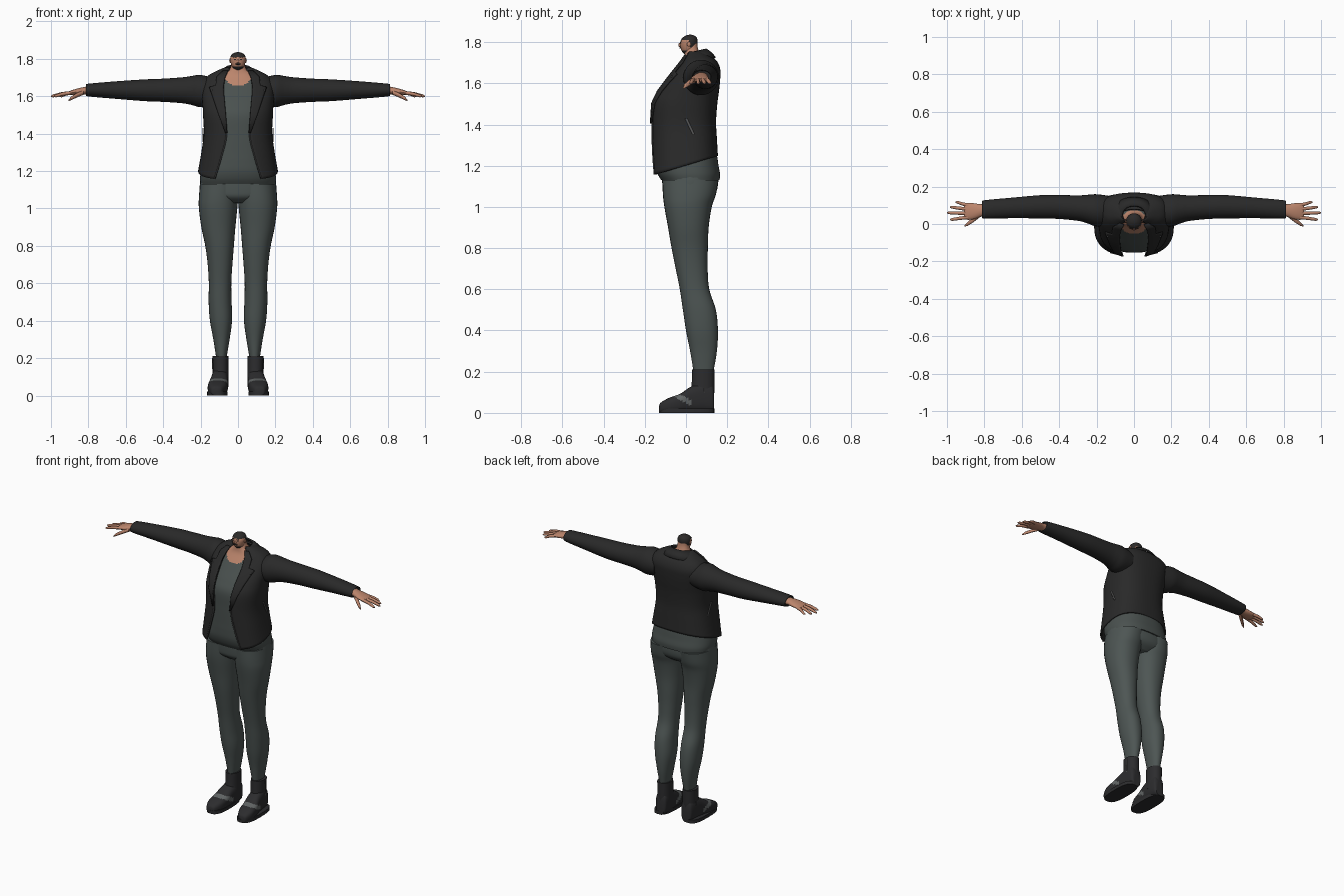
import bpy, bmesh, math
from mathutils import Vector as V


def material(name, rgb):
    m = bpy.data.materials.new(name)
    m.diffuse_color = (*rgb, 1)
    return m


JACKET = material("black leather", (.022, .022, .022))
SHIRT = material("shirt grey", (.068, .082, .078))
PANTS = material("trouser grey", (.075, .092, .088))
SKIN = material("skin", (.50, .235, .15))
HAIR = material("dark hair", (.025, .023, .022))
BOOT = material("boot black", (.025, .025, .027))
STRAP = material("strap grey", (.12, .13, .13))
METAL = material("zip metal", (.10, .10, .10))


def dense(rows, k=5):
    """Smooth in-between rows through the given ones."""
    rows, out = [V(r) for r in rows], []
    for i in range(len(rows) - 1):
        p0, p1 = rows[max(i - 1, 0)], rows[i]
        p2, p3 = rows[i + 1], rows[min(i + 2, len(rows) - 1)]
        for j in range(k):
            t = j / k
            out.append(.5 * (2 * p1 + (p2 - p0) * t + (2 * p0 - 5 * p1 + 4 * p2 - p3) * t * t
                             + (3 * p1 - p0 - 3 * p2 + p3) * t ** 3))
    return out + [rows[-1]]


def ring(c, a, b, n=2.0, m=32, start=0.0):
    """Rounded outline around c; start > 0 leaves it open at the -b side."""
    pts, sp = [], lambda s: math.copysign(abs(s) ** (2 / n), s)
    for i in range(m + (start > 0)):
        t = start + (2 * math.pi - 2 * start) * i / m
        pts.append(V(c) + V(a) * sp(math.sin(t)) - V(b) * sp(math.cos(t)))
    return pts


def loft(name, rings, mats, closed=True, mirror=False, rule=None, thick=0):
    bm = bmesh.new()
    vs = [[bm.verts.new(p) for p in r] for r in rings]
    m = len(vs[0])
    for r, s in zip(vs, vs[1:]):
        for j in range(m if closed else m - 1):
            bm.faces.new((r[j], r[(j + 1) % m], s[(j + 1) % m], s[j]))
    if closed:
        bm.faces.new(vs[0])
        bm.faces.new(vs[-1])
        bmesh.ops.recalc_face_normals(bm, faces=bm.faces)
    if rule:
        for f in bm.faces:
            f.material_index = rule(f.calc_center_median())
    me = bpy.data.meshes.new(name)
    bm.to_mesh(me)
    bm.free()
    for mat in mats:
        me.materials.append(mat)
    ob = bpy.data.objects.new(name, me)
    bpy.context.collection.objects.link(ob)
    if thick:
        mod = ob.modifiers.new("thickness", 'SOLIDIFY')
        mod.thickness = thick
        mod.offset = -1
    if mirror:
        ob.modifiers.new("mirror", 'MIRROR')
    return ob


def upright(rows, n=2.0, m=32):
    """Rings from rows of (z, x_in, x_out, y_front, y_back)."""
    return [ring(((a + b) / 2, (f + k) / 2, z), ((b - a) / 2, 0, 0), (0, (k - f) / 2, 0), n, m)
            for z, a, b, f, k in rows]


def body(rows):
    return [(z, -w, w, f, b) for z, w, f, b in rows]


def tube(name, pts, mats, m=10, along_x=True, **kw):
    """Tube through (x, y, z, radius_1, radius_2)."""
    second = (lambda s: (0, 0, s)) if along_x else (lambda s: (0, s, 0))
    first = (lambda r: (0, r, 0)) if along_x else (lambda r: (r, 0, 0))
    return loft(name, [ring((x, y, z), first(r), second(s), 2, m) for x, y, z, r, s in pts],
                mats, mirror=True, **kw)


def blob(name, c, s, mat, mirror=False):
    rs = [ring((c[0], c[1], c[2] - s[2] * math.cos(t)), (s[0] * math.sin(t), 0, 0),
               (0, s[1] * math.sin(t), 0), 2, 14) for t in [.05 + (math.pi - .1) * i / 8 for i in range(9)]]
    return loft(name, rs, [mat], mirror=mirror)


# Trousers: two legs and the seat
legs = [(.18, .062, .116, .04, .13), (.21, .06, .118, .035, .135), (.3, .045, .132, .02, .15),
        (.4, .032, .15, 0, .155), (.5, .034, .157, -.015, .145), (.6, .036, .156, -.03, .113),
        (.7, .03, .162, -.05, .105), (.8, .022, .175, -.07, .106), (.9, .014, .196, -.087, .11),
        (1.0, .004, .209, -.105, .125), (1.06, -.002, .209, -.112, .145), (1.13, -.01, .203, -.115, .158)]
loft("trouser_leg", upright(dense(legs), 2.2), [PANTS], mirror=True)
seat = [(1.03, .09, -.07, .10), (1.06, .185, -.105, .138), (1.1, .205, -.114, .154), (1.18, .198, -.118, .155)]
loft("trouser_seat", upright(dense(body(seat)), 2.3), [PANTS])

# Boots: foot with slanted strap, shaft, sole and side zip
foot = [(-.131, .115, .012, .03), (-.122, .115, .03, .05), (-.08, .112, .049, .074), (-.03, .107, .052, .092),
        (.02, .10, .047, .125), (.08, .095, .044, .15), (.125, .093, .038, .14), (.137, .093, .028, .11)]
loft("boot_foot", [ring((x, y, h / 2), (r, 0, 0), (0, 0, h / 2), 2.8, 44) for y, x, r, h in dense(foot, 8)],
     [BOOT, STRAP], mirror=True,
     rule=lambda p: int(abs(p.z - .066 + .54 * (p.y + .01)) < .013 and -.075 < p.y < .025))
loft("boot_shaft", upright(dense([(.06, .05, .136, .015, .135), (.12, .051, .134, .026, .138),
                                  (.21, .051, .136, .03, .138)]), 2.2), [BOOT], mirror=True)
loft("boot_sole", upright([(0, .055, .165, -.132, .138), (.022, .055, .165, -.132, .138)], 2.8), [BOOT], mirror=True)
tube("boot_zip", [(.134, .09, .1, .003, .003), (.136, .09, .2, .003, .003)], [METAL], along_x=False)

# Shirt, upper chest and neck in one skin; the scoop neckline is a colour rule
torso = [(1.13, .2, -.12, .163), (1.16, .203, -.138, .165), (1.2, .198, -.15, .158), (1.25, .186, -.153, .15),
         (1.3, .18, -.153, .135), (1.4, .168, -.153, .13), (1.5, .17, -.15, .135), (1.56, .17, -.121, .14),
         (1.62, .165, -.078, .14), (1.67, .15, -.042, .135), (1.71, .1, -.016, .1), (1.74, .05, -.008, .07),
         (1.77, .036, -.005, .058), (1.8, .034, -.003, .055)]
loft("shirt_and_neck", upright(dense(body(torso), 8), 2.4, 80), [SHIRT, SKIN],
     rule=lambda p: int(p.z > 1.735 or (p.y < .05 and (p.x / .085) ** 2 + ((p.z - 1.745) / .09) ** 2 < 1)))

# Jacket body, open at the front: z, half width, front, back, opening, hem tilt
coat = dense([(1.20, .213, -.172, .155, .125, .29), (1.3, .196, -.171, .15, .09, .2),
              (1.4, .183, -.168, .146, .062, .08), (1.5, .187, -.163, .152, .07, 0),
              (1.56, .19, -.135, .16, .075, 0), (1.62, .195, -.09, .166, .08, 0),
              (1.67, .19, -.05, .166, .08, 0), (1.71, .16, -.018, .148, .07, 0),
              (1.735, .115, 0, .115, .058, 0), (1.755, .07, .01, .08, .045, 0)])
NC = 2.5
coat_rings = []
for z, w, f, b, o, k in coat:
    r = (b - f) / 2
    coat_rings.append(ring((0, (f + b) / 2, z), (w, 0, 0), (0, r, k * r), NC, 56,
                           math.asin((o / w) ** (NC / 2))))
loft("jacket_body", coat_rings, [JACKET], closed=False, thick=.01)

# Jacket sleeves
sleeve = [(.13, .07, 1.625, .08, .072), (.2, .073, 1.628, .086, .086), (.25, .08, 1.631, .076, .077),
          (.3, .085, 1.632, .068, .069), (.4, .091, 1.632, .064, .062), (.5, .092, 1.632, .062, .058),
          (.65, .086, 1.633, .055, .047), (.8, .078, 1.633, .049, .034), (.804, .078, 1.633, .042, .028)]
tube("jacket_sleeve", dense(sleeve), [JACKET], m=28)

# Lapels lie on the jacket front, following its surface
lapel = [(1.40, .068), (1.5, .105), (1.56, .125), (1.61, .142), (1.645, .155), (1.655, .12), (1.70, .115), (1.735, .08)]
rows = []
for z, outer in lapel:
    i = max(j for j, c in enumerate(coat[:-1]) if c[0] <= z + 1e-6)
    c = coat[i].lerp(coat[i + 1], (z - coat[i][0]) / (coat[i + 1][0] - coat[i][0]))
    row = []
    for s in range(7):
        x = c[4] - .004 + (outer - c[4] + .004) * s / 6
        y = (c[2] + c[3]) / 2 - (c[3] - c[2]) / 2 * (1 - (x / c[1]) ** NC) ** (1 / NC)
        row.append(V((x, y - .011, z + .004)))
    rows.append(row)
loft("jacket_lapel", rows, [JACKET], closed=False, mirror=True, thick=.009)

# Folded collar round the neck
loft("jacket_collar", [ring((0, y, z), (w, 0, 0), (0, d, .012), 2.1, 36, .75) for z, y, w, d in
                       [(1.715, .06, .112, .085), (1.738, .055, .09, .07), (1.757, .047, .064, .052)]],
     [JACKET], closed=False, thick=.009)

# Zips along the opening and the side pockets, studs on the lapels
tube("front_zip", [(*r[0], .0035, .0035) for r in coat_rings[:32]], [METAL], m=6, along_x=False)
tube("pocket_zip", [(.187, .035, 1.355, .004, .006), (.187, .0, 1.43, .004, .006)], [METAL], along_x=False)
blob("lapel_stud", (.14, -.068, 1.632), (.005, .005, .005), METAL, True)

# Hands
tube("palm", dense([(.79, .077, 1.632, .032, .022), (.82, .072, 1.63, .034, .02), (.86, .068, 1.624, .043, .017),
                    (.895, .067, 1.618, .044, .012), (.908, .067, 1.616, .036, .007)]), [SKIN], m=20)
for n, y0, x1, y1 in (("little", .1, .955, .116), ("ring", .079, .985, .09),
                      ("middle", .057, 1.0, .06), ("index", .036, .985, .024)):
    tube(n + "_finger", [(.885, y0, 1.619, .01, .01), ((.885 + x1) / 2, (y0 + y1) / 2, 1.613, .0095, .0095),
                         (x1 - .012, y1, 1.602, .008, .008), (x1, y1, 1.599, .003, .003)], [SKIN])
tube("thumb", [(.825, .05, 1.622, .016, .014), (.86, .022, 1.606, .014, .012),
               (.89, .0, 1.59, .011, .01), (.905, -.01, 1.579, .004, .004)], [SKIN])

# Small head: face, hair cap and beard by rule
head = [(1.738, .018, -.005, .03), (1.755, .03, -.02, .045), (1.775, .038, -.027, .052), (1.8, .042, -.028, .057),
        (1.82, .036, -.018, .053), (1.832, .02, 0, .04), (1.836, .004, .015, .025)]
loft("head", upright(dense(body(head), 6), 2.1, 40), [SKIN, HAIR],
     rule=lambda p: int(p.z > 1.811 or (p.y > .018 and p.z > 1.776) or (p.z < 1.757 and p.y < .008)))
blob("ear", (.042, .014, 1.79), (.005, .009, .012), SKIN, True)
blob("nose", (0, -.029, 1.786), (.007, .008, .01), SKIN)
blob("moustache", (0, -.026, 1.772), (.016, .005, .004), HAIR)
blob("eye", (.015, -.0245, 1.797), (.006, .003, .003), HAIR, True)
blob("eyebrow", (.016, -.024, 1.806), (.01, .004, .0025), HAIR, True)

# Smooth shading, keeping sharp edges
for ob in bpy.context.scene.objects:
    ob.select_set(True)
    bpy.context.view_layer.objects.active = ob
bpy.ops.object.shade_smooth_by_angle(angle=math.radians(45))
